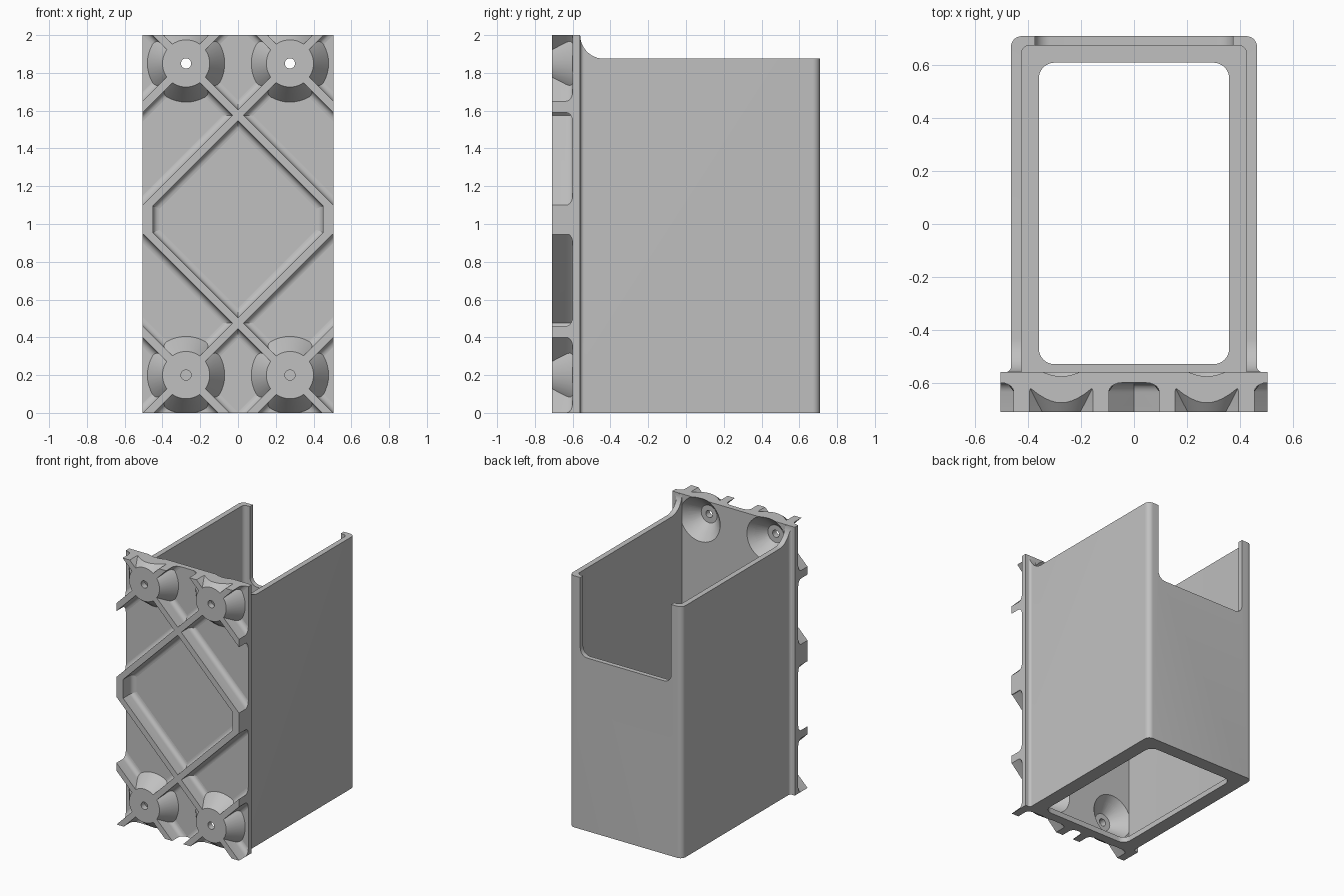
import bpy, bmesh
from math import radians, sin, cos
from mathutils import Matrix, Vector

if "Cube" in bpy.data.objects:
    bpy.data.objects.remove(bpy.data.objects["Cube"], do_unlink=True)

grey = bpy.data.materials.new("plain grey")
grey.use_nodes = True
grey.diffuse_color = (0.53, 0.53, 0.53, 1)
grey.node_tree.nodes["Principled BSDF"].inputs["Base Color"].default_value = grey.diffuse_color


def arc(cx, cy, r, start, end, steps=8):
    angles = [radians(start + (end - start) * i / steps) for i in range(steps + 1)]
    return [(cx + r * cos(a), cy + r * sin(a)) for a in angles]


def rounded(x0, y0, x1, y1, r):
    return (arc(x0 + r, y0 + r, r, 180, 270) + arc(x1 - r, y0 + r, r, 270, 360)
            + arc(x1 - r, y1 - r, r, 0, 90) + arc(x0 + r, y1 - r, r, 90, 180))


def finish(name, bm):
    bmesh.ops.recalc_face_normals(bm, faces=bm.faces)
    mesh = bpy.data.meshes.new(name)
    bm.to_mesh(mesh)
    bm.free()
    mesh.materials.append(grey)
    obj = bpy.data.objects.new(name, mesh)
    bpy.context.collection.objects.link(obj)
    return obj


def prism(name, outline, axis, low, high, matrix=Matrix()):
    """Extrude a 2D outline along the named axis."""
    place = {"x": lambda p, t: (t, p[0], p[1]),
             "y": lambda p, t: (p[0], t, p[1]),
             "z": lambda p, t: (p[0], p[1], t)}[axis]
    bm = bmesh.new()
    face = bm.faces.new([bm.verts.new(place(p, low)) for p in outline])
    moved = bmesh.ops.extrude_face_region(bm, geom=[face])["geom"]
    shift = Vector(place((0, 0), high - low))
    bmesh.ops.translate(bm, vec=shift, verts=[g for g in moved if isinstance(g, bmesh.types.BMVert)])
    bmesh.ops.transform(bm, matrix=matrix, verts=bm.verts)
    return finish(name, bm)


def lathe(name, profile, centres):
    """Turn a (radius, y) profile about the y axis at every centre."""
    bm = bmesh.new()
    for x, z in centres:
        verts = [bm.verts.new((x + r, y, z)) for r, y in profile]
        edges = [bm.edges.new(pair) for pair in zip(verts, verts[1:])]
        bmesh.ops.spin(bm, geom=verts + edges, cent=(x, 0, z), axis=(0, 1, 0),
                       angle=radians(360), steps=48)
    bmesh.ops.remove_doubles(bm, verts=bm.verts, dist=0.0001)
    return finish(name, bm)


def boolean(obj, tool, operation):
    mod = obj.modifiers.new("cut", "BOOLEAN")
    mod.operation, mod.object, mod.solver = operation, tool, "EXACT"
    bpy.context.view_layer.objects.active = obj
    bpy.ops.object.modifier_apply(modifier=mod.name)


HALF_W, TOP = 0.505, 2.0
FACE, PLATE_FRONT, PLATE_BACK = -0.71, -0.60, -0.56
centres = [(x, z) for x in (-0.275, 0.275) for z in (0.2, 1.85)]
panel = [(-HALF_W, 0), (HALF_W, 0), (HALF_W, TOP), (-HALF_W, TOP)]

# Front plate
relief = [prism("front_plate", panel, "y", PLATE_FRONT, PLATE_BACK)]


# Ribs with filleted feet
def rib(name, x, z, angle, half, length):
    r = 0.035
    side = [(half, FACE)] + arc(half + r, PLATE_FRONT - r, r, 180, 90, 5) + [(half + r, -0.58)]
    outline = [(y, s) for s, y in side] + [(y, -s) for s, y in reversed(side)]
    matrix = Matrix.Translation((x, 0, z)) @ Matrix.Rotation(radians(angle), 4, "Y")
    return prism(name, outline, "x", -length, length, matrix)


for z, label in ((0.475, "lower"), (1.575, "upper")):
    for angle in (-45, 45):
        relief.append(rib(label + "_cross_rib", 0, z, angle, 0.021, 0.95))
for x, z in centres:
    slope = 45 if (x > 0) == (z > 1) else -45
    relief.append(rib("corner_rib", x, z, slope, 0.021, 0.7))
for x in (-0.4775, 0.4775):
    relief.append(rib("side_rib", x, 1.0225, 90, 0.0275, 0.0775))

# Conical bosses
for centre in centres:
    relief.append(lathe("boss", [(0, -0.59), (0.212, -0.59), (0.125, FACE), (0, FACE)], [centre]))

# Trim the relief to the plate and cut the dished screw holes
trim = prism("trim_cutter", panel, "y", -1, 0)
dish = lathe("dish_cutter", [(0, -0.5), (0.222, -0.5), (0.065, -0.665), (0.027, -0.665),
                             (0.027, -0.8), (0, -0.8)], centres)
for i, part in enumerate(relief):
    if i:
        boolean(part, trim, "INTERSECT")
    boolean(part, dish, "DIFFERENCE")

# Open box behind the plate
outline = (arc(0.485, -0.54, 0.02, 270, 180) + arc(0.425, 0.67, 0.04, 0, 90)
           + arc(-0.425, 0.67, 0.04, 90, 180) + arc(-0.485, -0.54, 0.02, 0, -90))
box = prism("box", outline, "z", 0, 1.995)
rim = [(PLATE_BACK, 2.1)] + arc(-0.435, 2.0, 0.125, 180, 270, 12) + [(0.9, 1.875), (0.9, 2.1)]
cutters = [
    prism("cavity_cutter", rounded(-0.425, -0.7, 0.425, 0.675, 0.03), "z", 0.04, 2.2),
    prism("floor_cutter", rounded(-0.36, -0.53, 0.36, 0.61, 0.06), "z", -0.1, 0.1),
    prism("notch_cutter", rounded(-0.375, 1.29, 0.375, 2.3, 0.06), "y", 0.6, 0.8),
    prism("rim_cutter", rim, "x", -0.7, 0.7),
]
for cutter in cutters:
    boolean(box, cutter, "DIFFERENCE")

for cutter in cutters + [trim, dish]:
    bpy.data.objects.remove(cutter, do_unlink=True)

# Smooth the rounded surfaces, keep hard edges
bpy.ops.object.select_all(action="DESELECT")
for part in relief + [box]:
    part.select_set(True)
bpy.context.view_layer.objects.active = box
bpy.ops.object.shade_smooth_by_angle(angle=radians(30))
